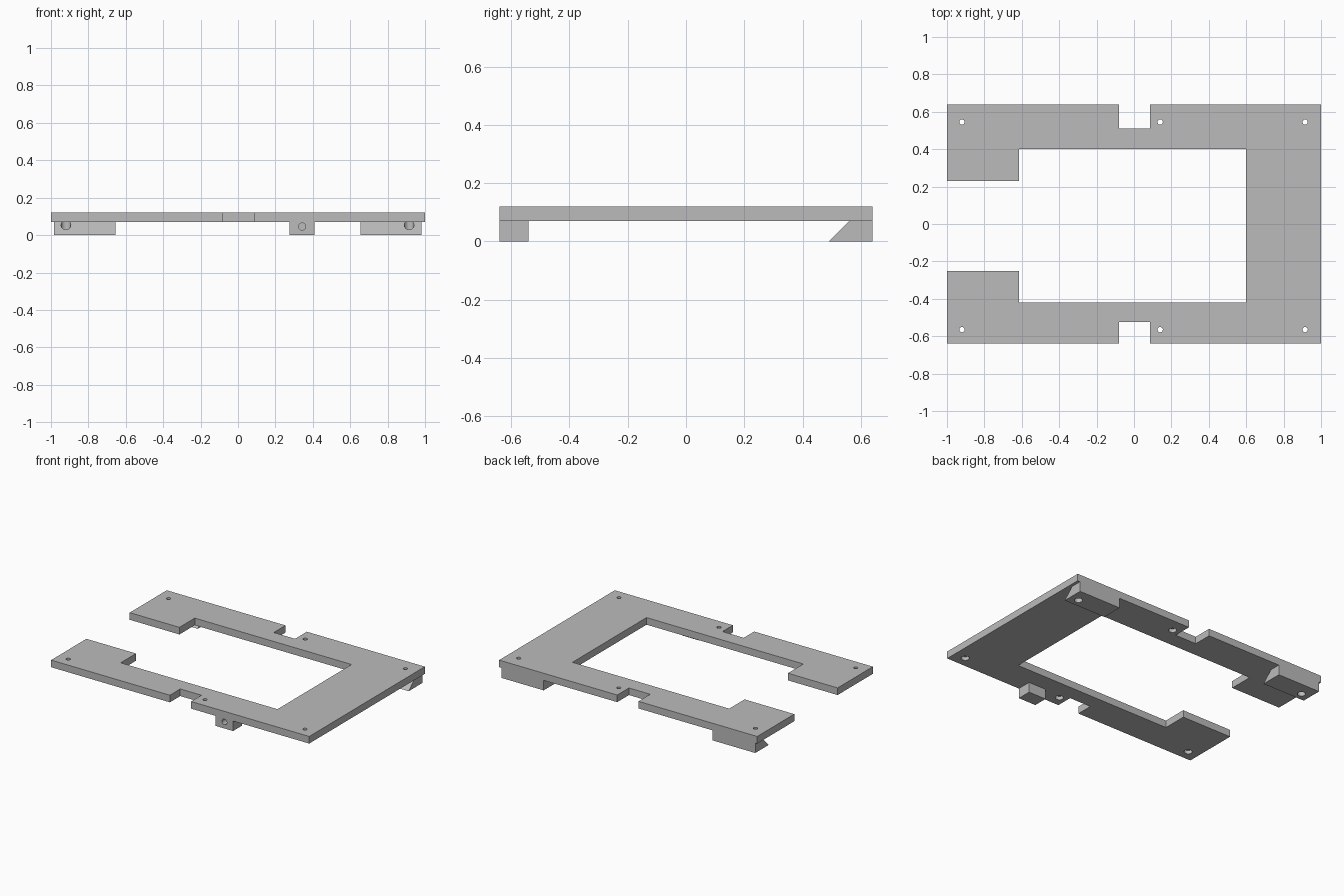
import bpy, bmesh
from mathutils import Matrix, Vector

cube = bpy.data.objects.get("Cube")
if cube:
    bpy.data.objects.remove(cube)

grey = bpy.data.materials.new("plain grey")
grey.use_nodes = True
grey.diffuse_color = (0.5, 0.5, 0.5, 1)
grey.node_tree.nodes["Principled BSDF"].inputs["Base Color"].default_value = (0.5, 0.5, 0.5, 1)


def make_object(name, bm):
    bmesh.ops.recalc_face_normals(bm, faces=bm.faces)
    mesh = bpy.data.meshes.new(name)
    bm.to_mesh(mesh)
    bm.free()
    mesh.materials.append(grey)
    obj = bpy.data.objects.new(name, mesh)
    bpy.context.collection.objects.link(obj)
    return obj


def extrude(name, points, offset):
    """Extrude a closed outline of 3D points along an offset."""
    bm = bmesh.new()
    face = bm.faces.new([bm.verts.new(p) for p in points])
    result = bmesh.ops.extrude_face_region(bm, geom=[face])
    moved = [v for v in result["geom"] if isinstance(v, bmesh.types.BMVert)]
    bmesh.ops.translate(bm, verts=moved, vec=Vector(offset))
    return make_object(name, bm)


def drill(obj, centre, radius, depth, axis="Z"):
    """Cut a round hole, then remove the cutter."""
    bm = bmesh.new()
    turn = Matrix.Rotation(1.5707963, 4, "X") if axis == "Y" else Matrix()
    bmesh.ops.create_cone(bm, cap_ends=True, segments=32, radius1=radius, radius2=radius,
                          depth=depth, matrix=Matrix.Translation(centre) @ turn)
    cutter = make_object("hole_cutter", bm)
    cutter.hide_render = True
    mod = obj.modifiers.new("hole", "BOOLEAN")
    mod.operation = "DIFFERENCE"
    mod.solver = "EXACT"
    mod.object = cutter
    bpy.context.view_layer.update()
    graph = bpy.context.evaluated_depsgraph_get()
    mesh = bpy.data.meshes.new_from_object(obj.evaluated_get(graph))
    obj.modifiers.clear()
    obj.data = mesh
    bpy.data.objects.remove(cutter)


TOP, UNDER = 0.12, 0.07
BACK_HOLE_Y, FRONT_HOLE_Y = 0.545, -0.565

# C-shaped plate with a notch in each long edge
outline = [(-1, 0.64), (-0.08, 0.64), (-0.08, 0.51), (0.085, 0.51), (0.085, 0.64),
           (1, 0.64), (1, -0.64), (0.085, -0.64), (0.085, -0.525), (-0.08, -0.525),
           (-0.08, -0.64), (-1, -0.64), (-1, -0.25), (-0.615, -0.25), (-0.615, -0.42),
           (0.6, -0.42), (0.6, 0.4), (-0.615, 0.4), (-0.615, 0.23), (-1, 0.23)]
plate = extrude("plate", [(x, y, UNDER) for x, y in outline], (0, 0, TOP - UNDER))

# Screw holes, counterbored from below
for x in (-0.92, 0.14, 0.915):
    for y in (BACK_HOLE_Y, FRONT_HOLE_Y):
        drill(plate, (x, y, 0.1), 0.014, 0.2)
        drill(plate, (x, y, 0.045), 0.026, 0.1)

# Hooked wedges under the back corners
for name, x0, x1, hole_x in (("right_wedge", -0.985, -0.655, -0.92),
                             ("left_wedge", 0.655, 0.98, 0.915)):
    profile = [(0.49, 0), (0.64, 0), (0.64, UNDER), (0.56, UNDER)]
    wedge = extrude(name, [(x0, y, z) for y, z in profile], (x1 - x0, 0, 0))
    drill(wedge, (hole_x, BACK_HOLE_Y, 0.04), 0.026, 0.2)

# Front block with a blind hole
corners = [(0.275, -0.64, 0), (0.41, -0.64, 0), (0.41, -0.54, 0), (0.275, -0.54, 0)]
block = extrude("front_block", corners, (0, 0, UNDER))
drill(block, (0.343, -0.64, 0.046), 0.019, 0.12, "Y")
